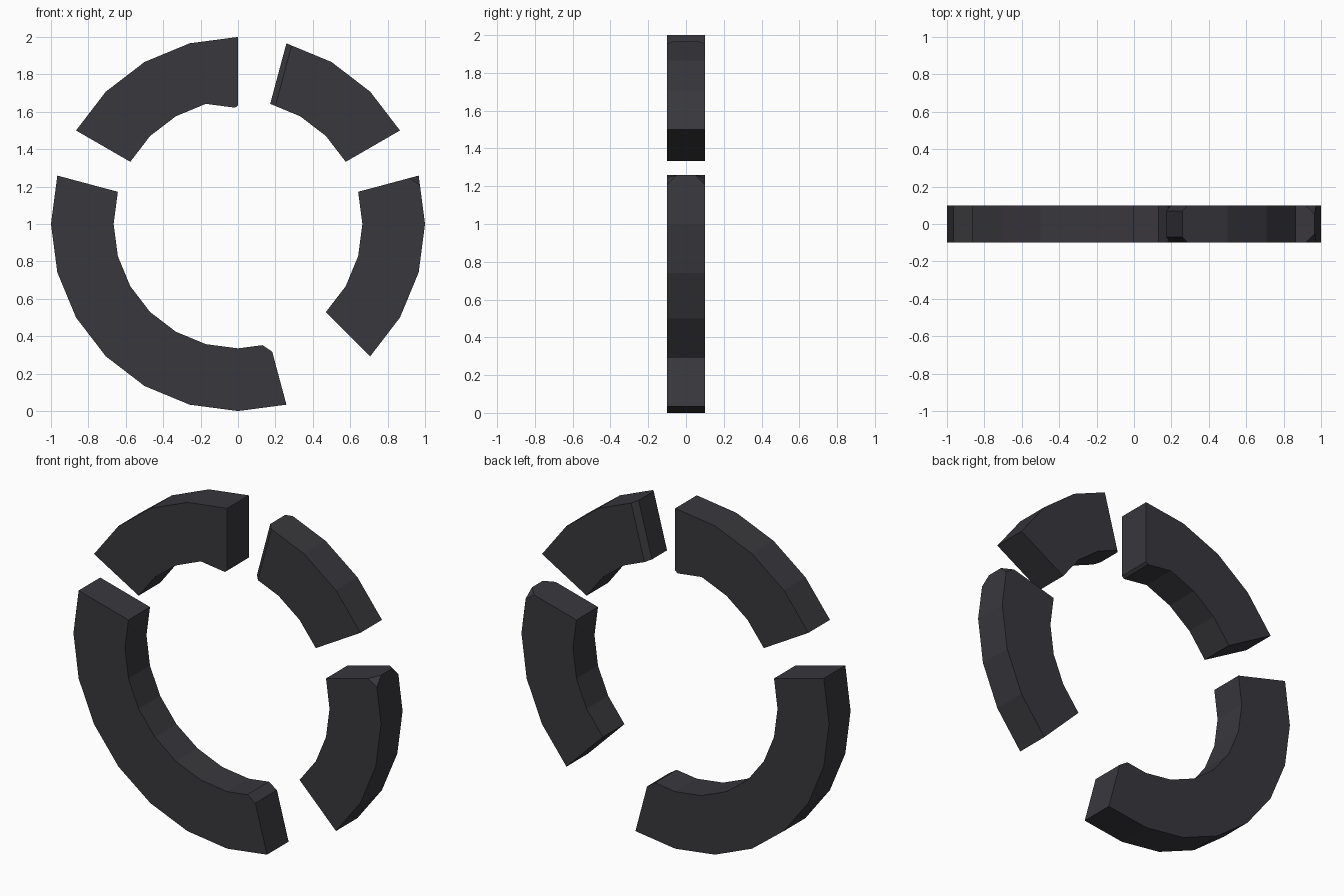
import bpy, bmesh, math
from mathutils import Vector

if "Cube" in bpy.data.objects:
    bpy.data.objects.remove(bpy.data.objects["Cube"])

OUTER, INNER, HALF, STEP = 1.0, 0.665, 0.1, 15

mat = bpy.data.materials.new("dark_charcoal")
mat.diffuse_color = (0.040, 0.038, 0.045, 1)
mat.use_nodes = True
mat.node_tree.nodes["Principled BSDF"].inputs["Base Color"].default_value = mat.diffuse_color


def polar(r, deg, y=0):
    a = math.radians(deg)
    return Vector((r * math.cos(a), y, 1 + r * math.sin(a)))


def near(v, p):
    return math.hypot(v.co.x - p.x, v.co.z - p.z) < 1e-3


def arc_piece(name, start, end, chip=None):
    """Faceted ring segment; chip(bm) bevels the worn corner."""
    angles = range(start, end + 1, STEP)
    profile = [polar(OUTER, a) for a in angles]
    profile += [polar(INNER, a) for a in reversed(angles)]
    bm = bmesh.new()
    face = bm.faces.new([bm.verts.new((p.x, -HALF, p.z)) for p in profile])
    ext = bmesh.ops.extrude_face_region(bm, geom=[face], use_keep_orig=True)
    moved = [g for g in ext["geom"] if isinstance(g, bmesh.types.BMVert)]
    bmesh.ops.translate(bm, verts=moved, vec=(0, 2 * HALF, 0))
    bmesh.ops.recalc_face_normals(bm, faces=bm.faces)
    if chip:
        chip(bm)
    bmesh.ops.recalc_face_normals(bm, faces=bm.faces)
    mesh = bpy.data.meshes.new(name)
    bm.to_mesh(mesh)
    bm.free()
    mesh.materials.append(mat)
    bpy.context.collection.objects.link(bpy.data.objects.new(name, mesh))


def bevel_between(bm, p, q, size):
    """Bevel the edges that run from point p to point q, seen from the front."""
    edges = [e for e in bm.edges
             if (near(e.verts[0], p) and near(e.verts[1], q))
             or (near(e.verts[0], q) and near(e.verts[1], p))]
    bmesh.ops.bevel(bm, geom=edges, offset=size, segments=1, affect='EDGES')


# inner corner drops a little and is slightly blunted
def chip_top_left(bm):
    p, low = polar(INNER, 90), Vector((0, 0, 1.62))
    for v in bm.verts:
        if near(v, p):
            v.co.z = low.z
    bevel_between(bm, low, low, 0.015)


# front and back edges of the end face
def chip_top_right(bm):
    bevel_between(bm, polar(OUTER, 75), polar(INNER, 75), 0.03)


# two outer corners of the upper end
def chip_right(bm):
    p = polar(OUTER, 15)
    bmesh.ops.bevel(bm, geom=[v for v in bm.verts if near(v, p)],
                    offset=0.05, segments=1, affect='VERTICES')


# inner edge of the lower end
def chip_left(bm):
    p = polar(INNER, 285)
    bevel_between(bm, p, p, 0.042)


arc_piece("top_left_arc", 90, 150, chip_top_left)
arc_piece("top_right_arc", 30, 75, chip_top_right)
arc_piece("right_arc", -45, 15, chip_right)
arc_piece("left_arc", 165, 285, chip_left)
